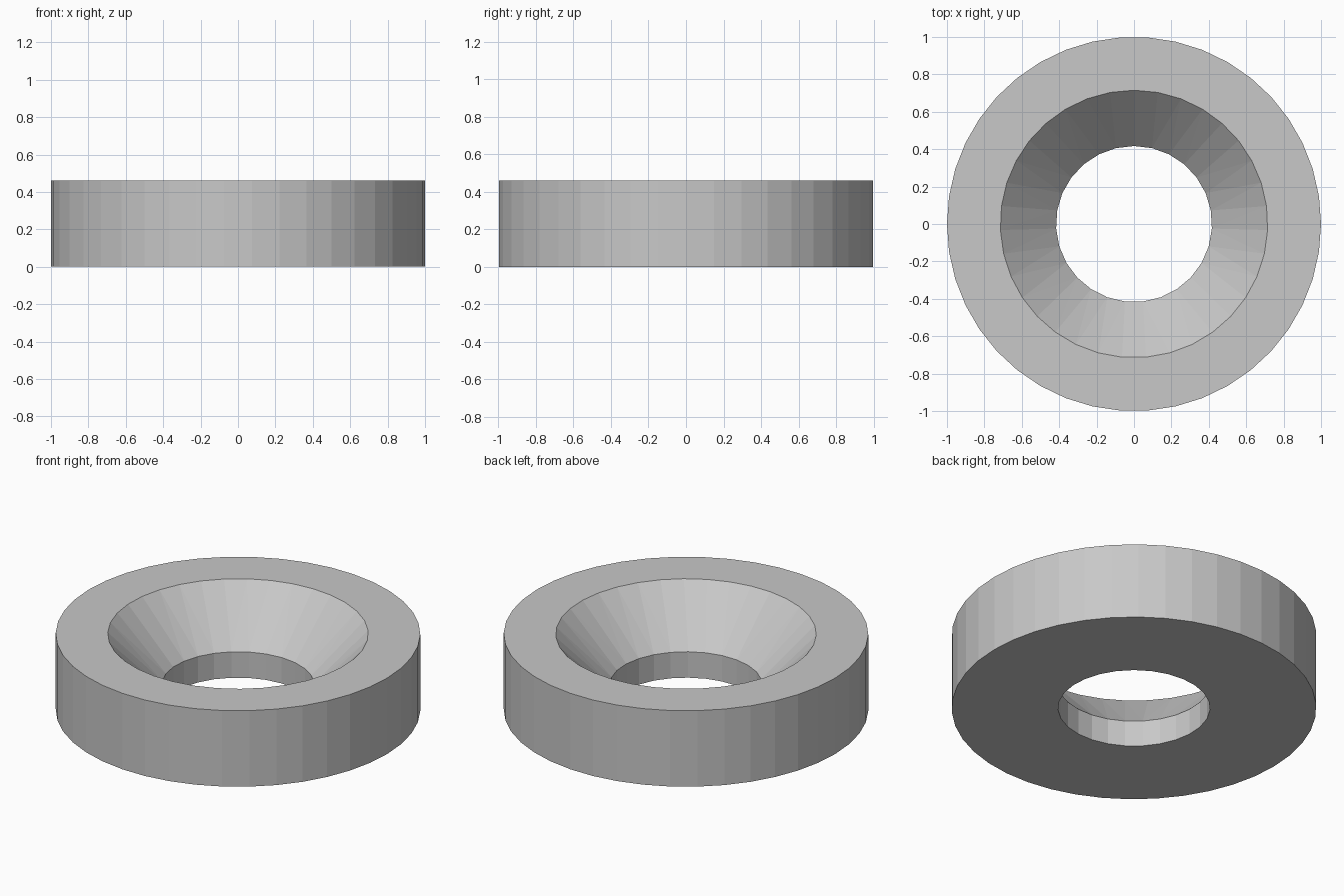
import bpy
import bmesh
from math import cos, sin, pi

cube = bpy.data.objects.get("Cube")
if cube:
    bpy.data.objects.remove(cube, do_unlink=True)

# Plain grey metal
grey = bpy.data.materials.new("light grey")
grey.use_nodes = True
colour = (0.58, 0.58, 0.58, 1)
grey.diffuse_color = colour
grey.node_tree.nodes["Principled BSDF"].inputs["Base Color"].default_value = colour

HEIGHT = 0.46
OUTER_SIDES, SINK_SIDES, BORE_SIDES = 42, 35, 27

bm = bmesh.new()


def ring(radius, z, sides, turn=0.0):
    """Circle of vertices starting at the back, turned by a part of a step."""
    angles = [pi / 2 + 2 * pi * (k + turn) / sides for k in range(sides + 1)]
    verts = [bm.verts.new((radius * cos(a), radius * sin(a), z)) for a in angles[:-1]]
    return verts + verts[:1], angles


def band(first, second):
    """Join two rings, with quads where steps agree and triangles elsewhere."""
    (va, aa), (vb, ab) = first, second
    i = j = 0
    while i < len(va) - 1 or j < len(vb) - 1:
        next_a = aa[i + 1] if i < len(va) - 1 else 99
        next_b = ab[j + 1] if j < len(vb) - 1 else 99
        step_a = next_a < next_b + 1e-6
        step_b = next_b < next_a + 1e-6
        corners = [va[i], vb[j]]
        if step_b:
            j += 1
            corners.append(vb[j])
        if step_a:
            i += 1
            corners.append(va[i])
        bm.faces.new(corners)


# Rings in order around the cross-section
rings = [
    ring(1.0, 0, OUTER_SIDES, 0.5),
    ring(1.0, HEIGHT, OUTER_SIDES, 0.5),
    ring(0.715, HEIGHT, SINK_SIDES),
    ring(0.417, 0.157, BORE_SIDES),
    ring(0.417, 0, BORE_SIDES),
]

# Outer wall, top face, countersink, bore and underside
for k, current in enumerate(rings):
    band(current, rings[(k + 1) % len(rings)])

bmesh.ops.recalc_face_normals(bm, faces=bm.faces)
mesh = bpy.data.meshes.new("countersunk_washer")
bm.to_mesh(mesh)
bm.free()
mesh.materials.append(grey)
washer = bpy.data.objects.new("countersunk_washer", mesh)
bpy.context.collection.objects.link(washer)
